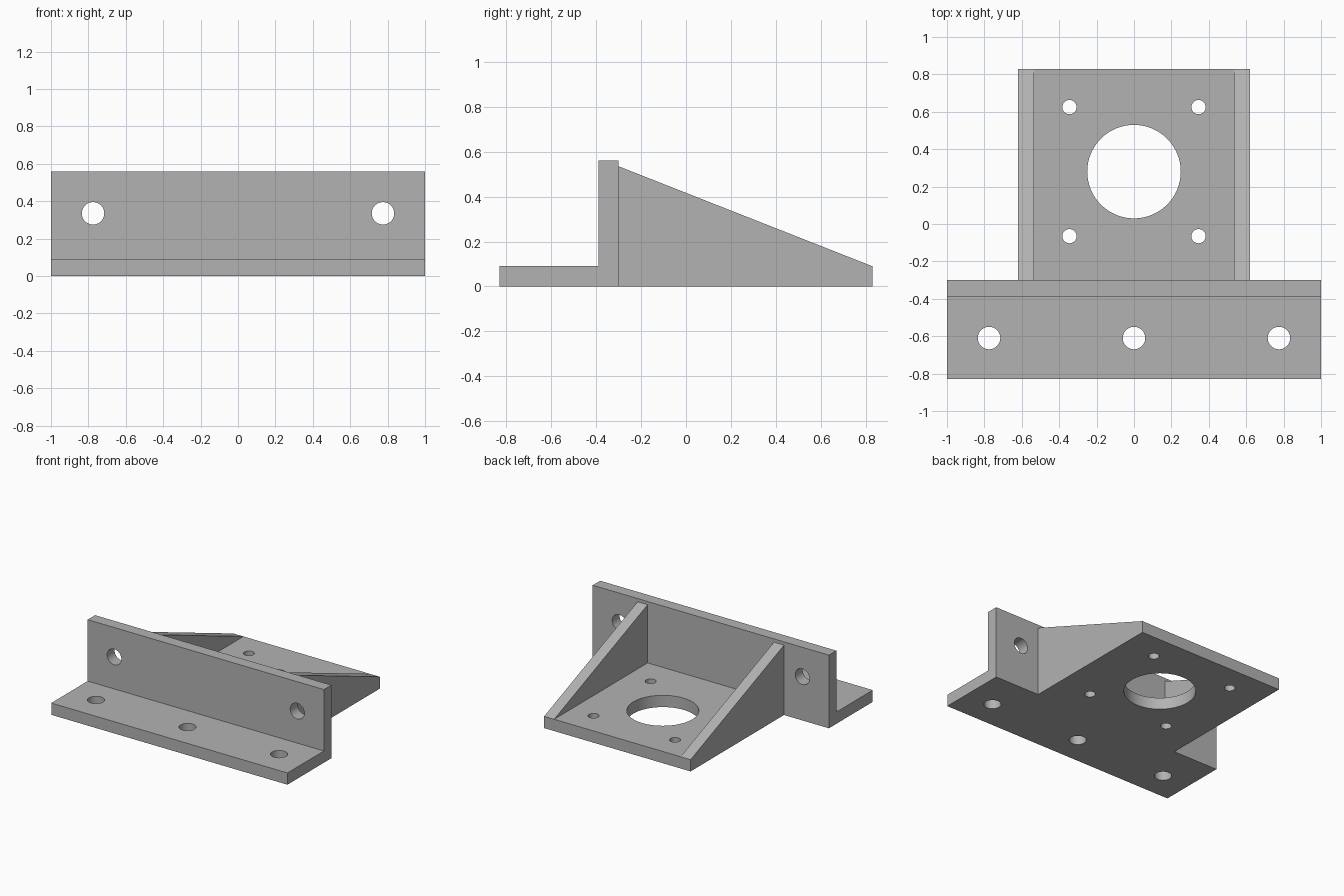
import bpy, bmesh
from math import radians
from mathutils import Matrix, Vector

cube = bpy.data.objects.get("Cube")
if cube:
    bpy.data.objects.remove(cube, do_unlink=True)

T = 0.09                       # sheet thickness
WALL_BACK, REAR, FRONT = -0.30, 0.83, -0.83
HALF_PLATE = 0.62

grey = bpy.data.materials.new("plain grey")
grey.use_nodes = True
colour = (0.45, 0.45, 0.45, 1)
grey.diffuse_color = colour
grey.node_tree.nodes["Principled BSDF"].inputs["Base Color"].default_value = colour


def add_object(name, bm):
    bmesh.ops.recalc_face_normals(bm, faces=bm.faces)
    mesh = bpy.data.meshes.new(name)
    bm.to_mesh(mesh)
    bm.free()
    mesh.materials.append(grey)
    obj = bpy.data.objects.new(name, mesh)
    bpy.context.collection.objects.link(obj)
    return obj


def extrude_profile(name, profile, x0, x1):
    """Sweep a (y, z) outline along x."""
    bm = bmesh.new()
    face = bm.faces.new([bm.verts.new((x0, y, z)) for y, z in profile])
    result = bmesh.ops.extrude_face_region(bm, geom=[face])
    verts = [v for v in result["geom"] if isinstance(v, bmesh.types.BMVert)]
    bmesh.ops.translate(bm, verts=verts, vec=(x1 - x0, 0, 0))
    return add_object(name, bm)


def drill(obj, holes):
    """Cut round holes given as (centre, radius, runs along y)."""
    bm = bmesh.new()
    for centre, radius, along_y in holes:
        turn = Matrix.Rotation(radians(90 if along_y else 0), 4, 'X')
        bmesh.ops.create_cone(bm, cap_ends=True, segments=64, radius1=radius,
                              radius2=radius, depth=0.3,
                              matrix=Matrix.Translation(Vector(centre)) @ turn)
    cutter = add_object(obj.name + "_cutter", bm)
    cutter.hide_render = True
    mod = obj.modifiers.new("holes", 'BOOLEAN')
    mod.operation, mod.solver, mod.object = 'DIFFERENCE', 'EXACT', cutter
    bpy.ops.object.select_all(action='DESELECT')
    bpy.context.view_layer.objects.active = obj
    obj.select_set(True)
    bpy.ops.object.modifier_apply(modifier=mod.name)
    bpy.data.objects.remove(cutter, do_unlink=True)
    bpy.ops.object.shade_smooth_by_angle(angle=radians(30))


# Angle bar: front flange and upright wall
wall_front = WALL_BACK - T
angle_bar = extrude_profile("angle_bar", [
    (FRONT, 0), (WALL_BACK, 0), (WALL_BACK, 0.56),
    (wall_front, 0.56), (wall_front, T), (FRONT, T)], -1, 1)
drill(angle_bar,
      [((x, -0.61, 0.05), 0.06, False) for x in (-0.775, 0, 0.775)] +
      [((x, WALL_BACK - T / 2, 0.335), 0.06, True) for x in (-0.775, 0.775)])

# Mounting plate with a large bore and four screw holes
plate = extrude_profile("mounting_plate", [
    (WALL_BACK, 0), (REAR, 0), (REAR, T), (WALL_BACK, T)], -HALF_PLATE, HALF_PLATE)
drill(plate, [((0, 0.28, 0.05), 0.25, False)] +
      [((x, 0.28 + dy, 0.05), 0.038, False)
       for x in (-0.345, 0.345) for dy in (-0.345, 0.345)])

# Sloping side gussets
for side, sign in (("left", 1), ("right", -1)):
    extrude_profile(side + "_gusset", [
        (WALL_BACK, T), (REAR, T), (WALL_BACK, 0.535)],
        sign * (HALF_PLATE - 0.085), sign * HALF_PLATE)
